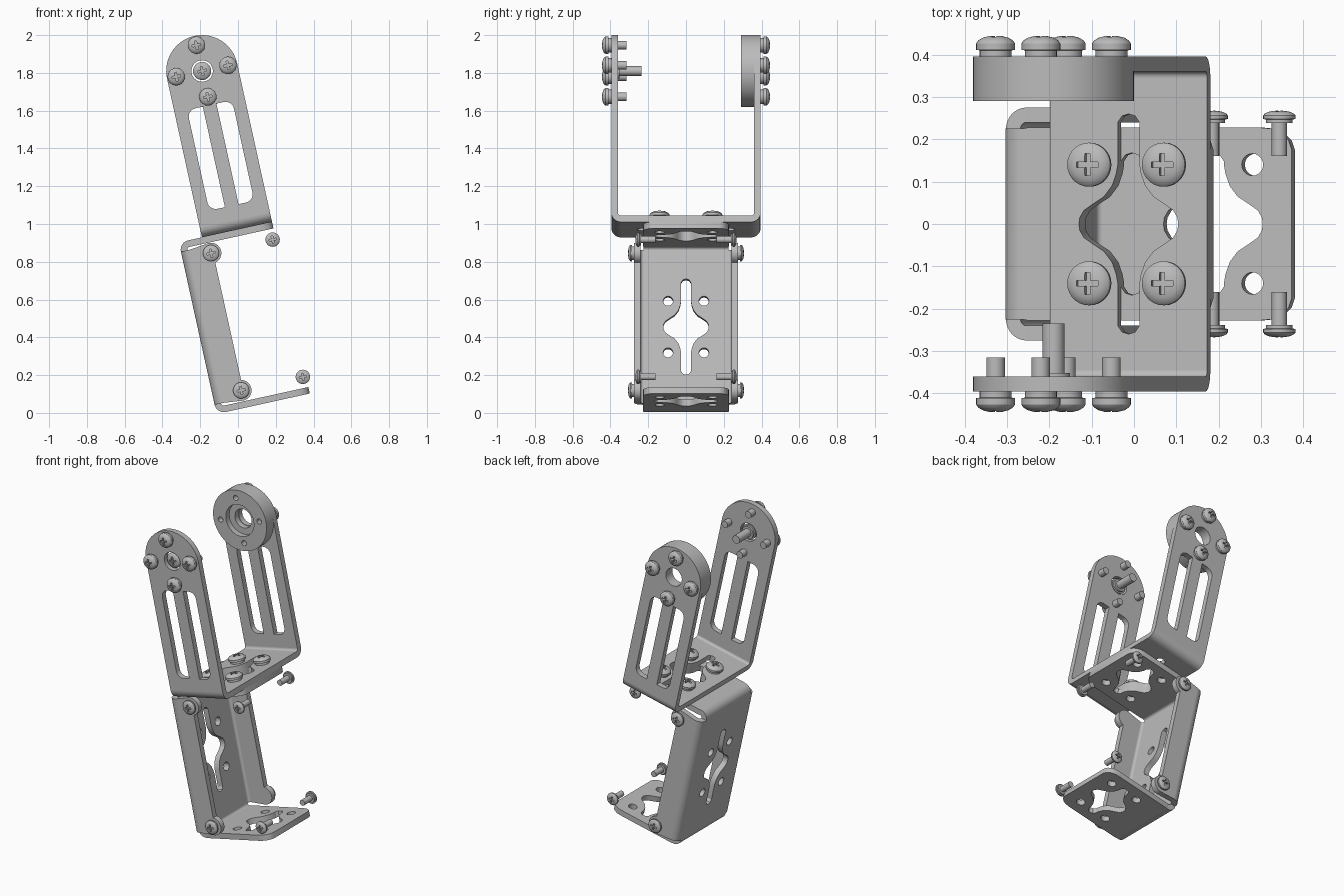
import bpy, bmesh
from math import cos, sin, pi, radians
from mathutils import Matrix, Vector

cube = bpy.data.objects.get("Cube")
if cube:
    bpy.data.objects.remove(cube)

metal = bpy.data.materials.new("grey_metal")
metal.use_nodes = True
GREY = (0.5, 0.5, 0.5, 1)
metal.diffuse_color = GREY
metal.node_tree.nodes["Principled BSDF"].inputs["Base Color"].default_value = GREY

# Whole assembly leans about y; its local origin is the pivot at the top
LEAN = Matrix.Translation((-0.19, 0, 1.81)) @ Matrix.Rotation(radians(-12.4), 4, 'Y')
T = 0.035            # sheet thickness
R_IN = 0.015         # inside bend radius
parts = []


def frame(plane, origin):
    """Drawing plane: 'XY', 'XZ' or 'YZ' placed at origin."""
    axes = {'X': Vector((1, 0, 0)), 'Y': Vector((0, 1, 0)), 'Z': Vector((0, 0, 1))}
    a, b = axes[plane[0]], axes[plane[1]]
    m = Matrix((a, b, a.cross(b))).transposed().to_4x4()
    return Matrix.Translation(origin) @ m


def add_object(name, mesh, matrix):
    obj = bpy.data.objects.new(name, mesh)
    bpy.context.collection.objects.link(obj)
    obj.matrix_world = LEAN @ matrix
    if not mesh.materials:
        mesh.materials.append(metal)
    parts.append(obj)
    return obj


def evaluated_mesh(obj):
    bpy.context.view_layer.update()
    return bpy.data.meshes.new_from_object(
        obj.evaluated_get(bpy.context.evaluated_depsgraph_get()))


def sheet_mesh(loops, depth):
    """Extruded flat outline; later loops are holes."""
    curve = bpy.data.curves.new("outline", 'CURVE')
    curve.dimensions = '2D'
    curve.fill_mode = 'BOTH'
    curve.extrude = depth / 2
    for loop in loops:
        spline = curve.splines.new('POLY')
        spline.points.add(len(loop) - 1)
        for p, (x, y) in zip(spline.points, loop):
            p.co = (x, y, 0, 1)
        spline.use_cyclic_u = True
    tmp = bpy.data.objects.new("outline", curve)
    bpy.context.collection.objects.link(tmp)
    mesh = evaluated_mesh(tmp)
    bpy.data.objects.remove(tmp)
    bm = bmesh.new()
    bm.from_mesh(mesh)
    bmesh.ops.remove_doubles(bm, verts=bm.verts, dist=1e-5)
    bmesh.ops.recalc_face_normals(bm, faces=bm.faces)
    bm.to_mesh(mesh)
    bm.free()
    return mesh


def sheet(name, loops, matrix, depth=T):
    return add_object(name, sheet_mesh(loops, depth), matrix)


def arc(cx, cy, r, a0, a1, n=8):
    angles = [radians(a0 + (a1 - a0) * i / n) for i in range(n + 1)]
    return [(cx + r * cos(a), cy + r * sin(a)) for a in angles]


def circle(cx, cy, r, n=32):
    return arc(cx, cy, r, 0, 360 - 360 / n, n - 1)


def bend(name, start, matrix, length):
    ring = arc(0, 0, R_IN + T, start, start + 90) + arc(0, 0, R_IN, start + 90, start)
    sheet(name, [ring], matrix, length)


def cross_hole(half_length):
    """Long slot along the second axis with a pointed bulge at the middle."""
    q = [(.12, 0), (.118, .015), (.108, .032), (.085, .048), (.06, .064), (.04, .09),
         (.03, .118), (.026, .14), (.026, half_length - .02), (.016, half_length - .005)]
    top = q + [(0, half_length)] + [(-x, y) for x, y in reversed(q)]
    return top + [(x, -y) for x, y in reversed(top[1:-1])]


def move(loop, dx, dy):
    return [(x + dx, y + dy) for x, y in loop]


bolt_spots = [(sx * .095, sy * .14) for sx in (-1, 1) for sy in (-1, 1)]
bolt_holes = [circle(x, y, .026, 20) for x, y in bolt_spots]

# Screw head: turned profile with a cross recess, unit radius and height
bm = bmesh.new()
profile = [(0, 0), (.82, 0), (.82, .3), (1, .32), (1, .62), (.9, .76), (.68, .89), (.36, .97), (0, 1)]
verts = [bm.verts.new((r, 0, z)) for r, z in profile]
edges = [bm.edges.new(pair) for pair in zip(verts, verts[1:])]
bmesh.ops.spin(bm, geom=verts + edges, cent=(0, 0, 0), axis=(0, 0, 1), angle=2 * pi, steps=28)
bmesh.ops.remove_doubles(bm, verts=bm.verts, dist=1e-4)
bmesh.ops.recalc_face_normals(bm, faces=bm.faces)
head_mesh = bpy.data.meshes.new("screw_head")
bm.to_mesh(head_mesh)
bm.free()
blank = add_object("head_blank", head_mesh, Matrix())
a, b = .12, .5
plus = [(b, -a), (b, a), (a, a), (a, b), (-a, b), (-a, a),
        (-b, a), (-b, -a), (-a, -a), (-a, -b), (a, -b), (a, -a)]
cutter = sheet("recess_cutter", [plus], Matrix.Translation((0, 0, 1)), .9)
cutter.hide_render = True
cut = blank.modifiers.new("recess", 'BOOLEAN')
cut.operation = 'DIFFERENCE'
cut.object = cutter
cut.solver = 'EXACT'
head = evaluated_mesh(blank)
for tmp in (blank, cutter):
    parts.remove(tmp)
    bpy.data.objects.remove(tmp)


def screw(name, pos, direction, r, height, shaft_r, shaft_len):
    bm = bmesh.new()
    bm.from_mesh(head)
    bmesh.ops.scale(bm, vec=(r, r, height), verts=bm.verts)
    bmesh.ops.create_cone(bm, cap_ends=True, segments=20, radius1=shaft_r, radius2=shaft_r,
                          depth=shaft_len + .005,
                          matrix=Matrix.Translation((0, 0, .0025 - shaft_len / 2)))
    mesh = bpy.data.meshes.new(name)
    bm.to_mesh(mesh)
    bm.free()
    turn = Vector(direction).to_track_quat('Z', 'Y').to_matrix().to_4x4()
    add_object(name, mesh, Matrix.Translation(pos) @ turn)


# Upper bracket: base, bends and two slotted arms
sheet("upper_base", [[(-.19, -.345), (.19, -.345), (.19, .345), (-.19, .345)], cross_hole(.26)],
      frame('XY', (0, 0, -.8425)))
slots = [[(s * x, y) for x, y in [(.037, -.73), (.037, -.185)]
          + arc(.077, -.23, .045, 90, 0) + arc(.077, -.685, .045, 0, -90)] for s in (-1, 1)]
arm = arc(0, 0, .19, 0, 180, 32) + [(-.19, -.81), (.19, -.81)]
for side, s, start in (("front", -1, 180), ("back", 1, 270)):
    sheet(side + "_arm", [arm, circle(0, 0, .057)] + slots, frame('XZ', (0, s * .3775, 0)))
    bend(side + "_arm_bend", start, frame('YZ', (0, s * .345, -.81)), .38)
    for i in range(4):
        spot = (.14 * cos(i * pi / 2), s * .395, .14 * sin(i * pi / 2))
        screw(f"{side}_arm_screw_{i}", spot, (0, s, 0), .046, .05, .022, .08 if s < 0 else .05)
screw("pivot_screw", (0, -.352, 0), (0, -1, 0), .048, .042, .026, .117)

# Round horn on the back arm, with a stepped bore
horn_holes = [circle(.14 * cos(i * pi / 2), .14 * sin(i * pi / 2), .017, 16) for i in range(4)]
sheet("horn_face", [circle(0, 0, .19, 64), circle(0, 0, .1)] + horn_holes, frame('XZ', (0, .3075, 0)))
sheet("horn_back", [circle(0, 0, .19, 64), circle(0, 0, .06)], frame('XZ', (0, .3425, 0)))

# Bolts holding the two brackets together
for i, (x, y) in enumerate(bolt_spots):
    screw(f"base_bolt_{i}", (x * .95, y, -.825), (0, 0, 1), .052, .045, .025, .03)

# Lower bracket: web, end plates and side flanges
web = [(-.225, -.415), (.225, -.415), (.225, .415), (-.225, .415)]
sheet("lower_web", [web, cross_hole(.26)] + bolt_holes, frame('YZ', (-.2975, 0, -1.325)))
rim = [(.11, .228), (.14, .225), (.165, .214), (.182, .198), (.19, .175)]
plate = [(-.265, -.225), (-.25, -.228)] + [(x, -y) for x, y in rim] + rim[::-1] \
    + [(-.25, .228), (-.265, .225)]
for end, z, bend_z, start in (("top", -.8775, -.91, 90), ("bottom", -1.7725, -1.74, 180)):
    sheet(f"lower_{end}_plate", [plate, cross_hole(.168)] + bolt_holes, frame('XY', (0, 0, z)))
    bend(f"lower_{end}_bend", start, frame('XZ', (-.265, 0, bend_z)), .45)

TOP, BOTTOM, EAR = -.952, -1.696, -.161
flange = [(-.265, -.91)] + arc(EAR, TOP, .055, 90, -78, 16) \
    + arc(EAR, BOTTOM, .055, 78, -90, 16) + [(-.265, -1.74)]
for side, s, start in (("front", -1, 180), ("back", 1, 90)):
    sheet(side + "_flange", [flange], frame('XZ', (0, s * .2575, 0)))
    bend(side + "_flange_bend", start, frame('XY', (-.265, s * .225, -1.325)), .83)
    for end, z in (("top", TOP), ("bottom", BOTTOM)):
        screw(f"{side}_{end}_flange_screw", (EAR, s * .275, z), (0, s, 0), .043, .032, .02, .035)
        screw(f"{side}_{end}_free_screw", (.173, s * .238, z), (0, s, 0), .038, .03, .018, .077)

# Smooth the round surfaces, keep the sheet edges crisp
bpy.ops.object.select_all(action='DESELECT')
for obj in parts:
    obj.select_set(True)
bpy.context.view_layer.objects.active = parts[0]
bpy.ops.object.shade_smooth_by_angle(angle=radians(30))
